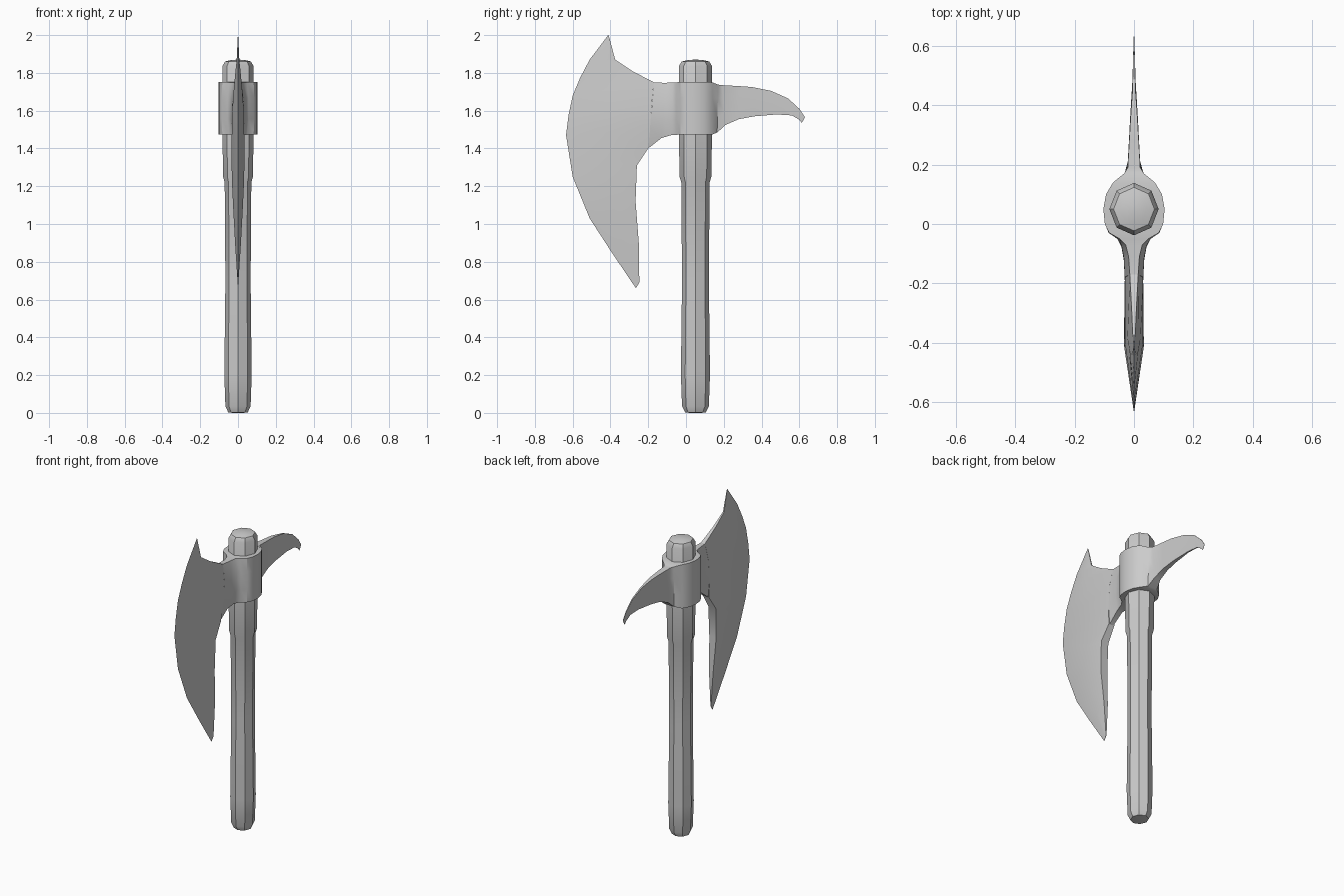
import bpy, bmesh
from math import sin, cos, tau, radians


def loft(name, rings):
    """Skin a list of equal-length closed rings and cap both ends."""
    bm = bmesh.new()
    loops = [[bm.verts.new(p) for p in ring] for ring in rings]
    n = len(loops[0])
    for a, b in zip(loops, loops[1:]):
        for i in range(n):
            j = (i + 1) % n
            bm.faces.new((a[i], a[j], b[j], b[i]))
    bm.faces.new(loops[0])
    bm.faces.new(loops[-1])
    bmesh.ops.remove_doubles(bm, verts=bm.verts, dist=0.0004)
    bmesh.ops.recalc_face_normals(bm, faces=bm.faces)
    mesh = bpy.data.meshes.new(name)
    bm.to_mesh(mesh)
    bm.free()
    ob = bpy.data.objects.new(name, mesh)
    bpy.context.collection.objects.link(ob)
    bpy.context.view_layer.objects.active = ob
    ob.select_set(True)
    bpy.ops.object.shade_smooth_by_angle(angle=radians(32))
    ob.select_set(False)
    return ob


# Octagonal handle: (z, radius), slightly narrower in x
CY = 0.05
profile = [(0, 0.03), (0.003, 0.055), (0.035, 0.071), (0.2, 0.077), (0.7, 0.071),
           (1.22, 0.075), (1.25, 0.084), (1.5, 0.088), (1.835, 0.088),
           (1.86, 0.073), (1.867, 0.045), (1.87, 0.01)]
loft("handle", [[(0.94 * r * cos(i * tau / 8), CY + r * sin(i * tau / 8), z)
                 for i in range(8)] for z, r in profile])

# Collar with neck and back spike, lofted along y:
# (y top, z top, y bottom, z bottom, half width middle, half width at rims)
sections = [
    (-0.17, 1.75, -0.20, 1.40, 0.031, 0.014), (-0.11, 1.747, -0.13, 1.455, 0.034, 0.018),
    (-0.07, 1.75, -0.08, 1.47, 0.042, 0.028), (-0.05, 1.75, -0.05, 1.472, 0.056, 0.048),
    (-0.03, 1.752, -0.03, 1.474, 0.085, 0.083), (0.0, 1.752, 0.0, 1.474, 0.098, 0.098),
    (0.05, 1.752, 0.05, 1.474, 0.103, 0.103), (0.1, 1.752, 0.1, 1.474, 0.094, 0.094),
    (0.14, 1.75, 0.14, 1.474, 0.07, 0.07), (0.17, 1.738, 0.165, 1.484, 0.033, 0.033),
    (0.19, 1.735, 0.21, 1.525, 0.021, 0.021), (0.28, 1.73, 0.28, 1.555, 0.017, 0.016),
    (0.35, 1.725, 0.36, 1.57, 0.013, 0.012), (0.45, 1.705, 0.48, 1.58, 0.006, 0.005),
    (0.54, 1.665, 0.56, 1.575, 0.003, 0.003), (0.60, 1.61, 0.60, 1.552, 0.002, 0.002),
    (0.63, 1.565, 0.613, 1.535, 0.001, 0.001)]
rings = []
for yt, zt, yb, zb, wm, we in sections:
    side = [(we, yt, zt)]
    side += [(wm, yt + (yb - yt) * f, zt + (zb - zt) * f) for f in (0.3, 0.7)]
    side += [(we, yb, zb)]
    rings.append(side + [(-x, y, z) for x, y, z in reversed(side)])
loft("collar_and_spike", rings)

# Crescent blade: (edge y, edge z, spine y, spine z, half width belly, half width spine)
rows = [
    (-0.412, 2.0, -0.408, 1.995, 0.001, 0.001), (-0.51, 1.87, -0.375, 1.87, 0.007, 0.004),
    (-0.56, 1.775, -0.285, 1.81, 0.015, 0.008), (-0.60, 1.68, -0.17, 1.75, 0.022, 0.014),
    (-0.622, 1.575, -0.18, 1.645, 0.03, 0.031), (-0.635, 1.47, -0.19, 1.505, 0.033, 0.031),
    (-0.60, 1.25, -0.20, 1.40, 0.034, 0.02), (-0.555, 1.14, -0.26, 1.31, 0.032, 0.026),
    (-0.51, 1.03, -0.267, 1.12, 0.025, 0.024), (-0.39, 0.845, -0.25, 0.9, 0.014, 0.014),
    (-0.265, 0.66, -0.247, 0.69, 0.001, 0.002)]
rings = []
for ey, ez, sy, sz, wb, ws in rows:
    my, mz = ey * 0.5 + sy * 0.5, ez * 0.5 + sz * 0.5
    rings.append([(0, ey, ez), (wb, my, mz), (ws, sy, sz), (-ws, sy, sz), (-wb, my, mz)])
loft("blade", rings)
